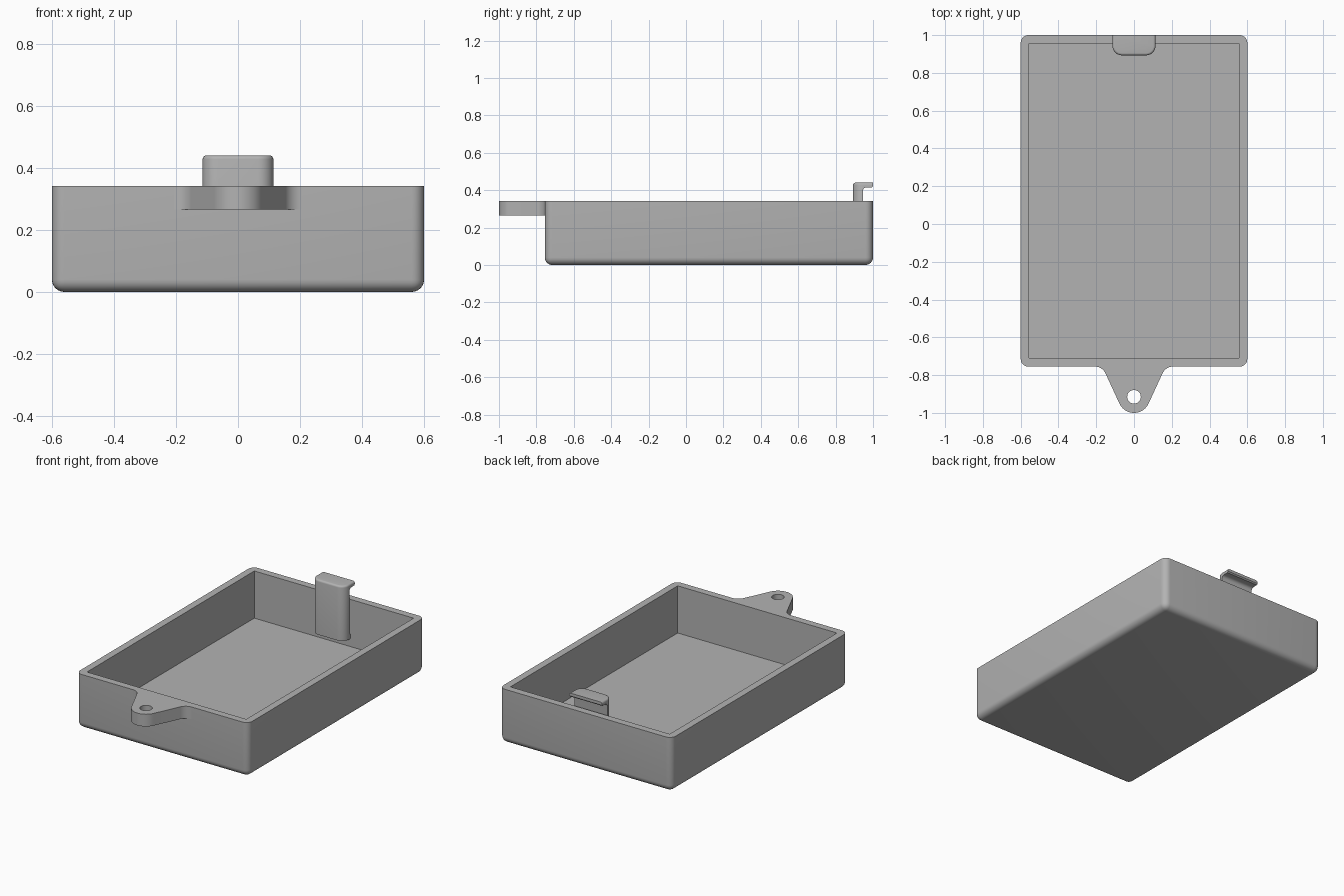
import bpy, bmesh, math
from mathutils import Vector, Matrix

if "Cube" in bpy.data.objects:
    bpy.data.objects.remove(bpy.data.objects["Cube"])

GREY = (0.45, 0.45, 0.45, 1)
grey = bpy.data.materials.new("grey plastic")
grey.use_nodes = True
grey.diffuse_color = GREY
grey.node_tree.nodes["Principled BSDF"].inputs["Base Color"].default_value = GREY

RIM = 0.342       # height of the tray rim
FRONT = -0.755    # front wall of the tray
WALL = 0.045


def finish(bm, name):
    bmesh.ops.recalc_face_normals(bm, faces=bm.faces)
    mesh = bpy.data.meshes.new(name)
    bm.to_mesh(mesh)
    bm.free()
    obj = bpy.data.objects.new(name, mesh)
    bpy.context.collection.objects.link(obj)
    mesh.materials.append(grey)
    bpy.ops.object.select_all(action='DESELECT')
    obj.select_set(True)
    bpy.context.view_layer.objects.active = obj
    bpy.ops.object.shade_smooth_by_angle(angle=math.radians(35))
    return obj


def box(bm, low, high):
    low, high = Vector(low), Vector(high)
    size = Matrix.Diagonal((*(high - low), 1))
    return bmesh.ops.create_cube(bm, size=1, matrix=Matrix.Translation((low + high) / 2) @ size)["verts"]


def round_edges(bm, test, radius, segments=6):
    edges = [e for e in bm.edges if test(*[v.co for v in e.verts])]
    bmesh.ops.bevel(bm, geom=edges, offset=radius, segments=segments,
                    profile=0.5, affect='EDGES', clamp_overlap=True)


def loop(bm, points, z):
    verts = [bm.verts.new((x, y, z)) for x, y in points]
    return [bm.edges.new((v, verts[i - 1])) for i, v in enumerate(verts)]


def arc(cx, cy, r, start, end, steps):
    angles = [math.radians(start + (end - start) * i / steps) for i in range(steps + 1)]
    return [(cx + r * math.cos(a), cy + r * math.sin(a)) for a in angles]


# Tray: rounded shell with a square-cornered cavity, joined by the rim
bm = bmesh.new()
box(bm, (-0.6, FRONT, 0), (0.6, 1, RIM))
round_edges(bm, lambda a, b: min(a.z, b.z) < 0.001, 0.04)
box(bm, (-0.6 + WALL, FRONT + WALL, WALL), (0.6 - WALL, 1 - WALL, RIM))
tops = [f for f in bm.faces if all(v.co.z > RIM - 0.001 for v in f.verts)]
bmesh.ops.delete(bm, geom=tops, context='FACES')
rim = [e for e in bm.edges if e.is_boundary]
bmesh.ops.triangle_fill(bm, edges=rim, use_beauty=True, normal=(0, 0, 1))
finish(bm, "tray")

# Hanging tab: tapered outline with flared root, rounded tip and a hole
right = [(0.206, FRONT + 0.01)] + arc(0.206, -0.815, 0.06, 90, 155, 8)
tip = arc(0, -0.915, 0.085, -25, -155, 20)
left = [(-x, y) for x, y in reversed(right)]
bm = bmesh.new()
edges = loop(bm, right + tip + left, RIM - 0.077)
edges += loop(bm, arc(0, -0.915, 0.036, 0, 348.75, 31), RIM - 0.077)
bmesh.ops.triangle_fill(bm, edges=edges, use_beauty=True, normal=(0, 0, 1))
grown = bmesh.ops.extrude_face_region(bm, geom=bm.faces[:])["geom"]
bmesh.ops.translate(bm, vec=(0, 0, 0.077), verts=[v for v in grown if isinstance(v, bmesh.types.BMVert)])
finish(bm, "hanging_tab")

# Clip: stem rooted on the back wall with a lip reaching back over the rim
FACE, STEM_BACK, TOP, FOOT = 0.893, 0.945, 0.44, 0.095
profile = [(0.96, FOOT), (FACE, FOOT), (FACE, TOP), (1, TOP), (1, 0.422), (0.993, 0.415)]
profile += arc(0.965, 0.395, 0.02, 90, 180, 5) + [(STEM_BACK, FOOT + 0.03), (0.96, FOOT + 0.03)]
bm = bmesh.new()
verts = [bm.verts.new((-0.114, y, z)) for y, z in profile]
side = bm.faces.new(verts)
grown = bmesh.ops.extrude_face_region(bm, geom=[side])["geom"]
bmesh.ops.translate(bm, vec=(0.228, 0, 0), verts=[v for v in grown if isinstance(v, bmesh.types.BMVert)])
round_edges(bm, lambda a, b: max(a.y, b.y) < FACE + 0.001 and abs(a.z - b.z) > 0.1, 0.05, 8)
round_edges(bm, lambda a, b: min(a.z, b.z) > TOP - 0.001 and min(a.y, b.y) < 0.99, 0.012, 4)
finish(bm, "clip")
